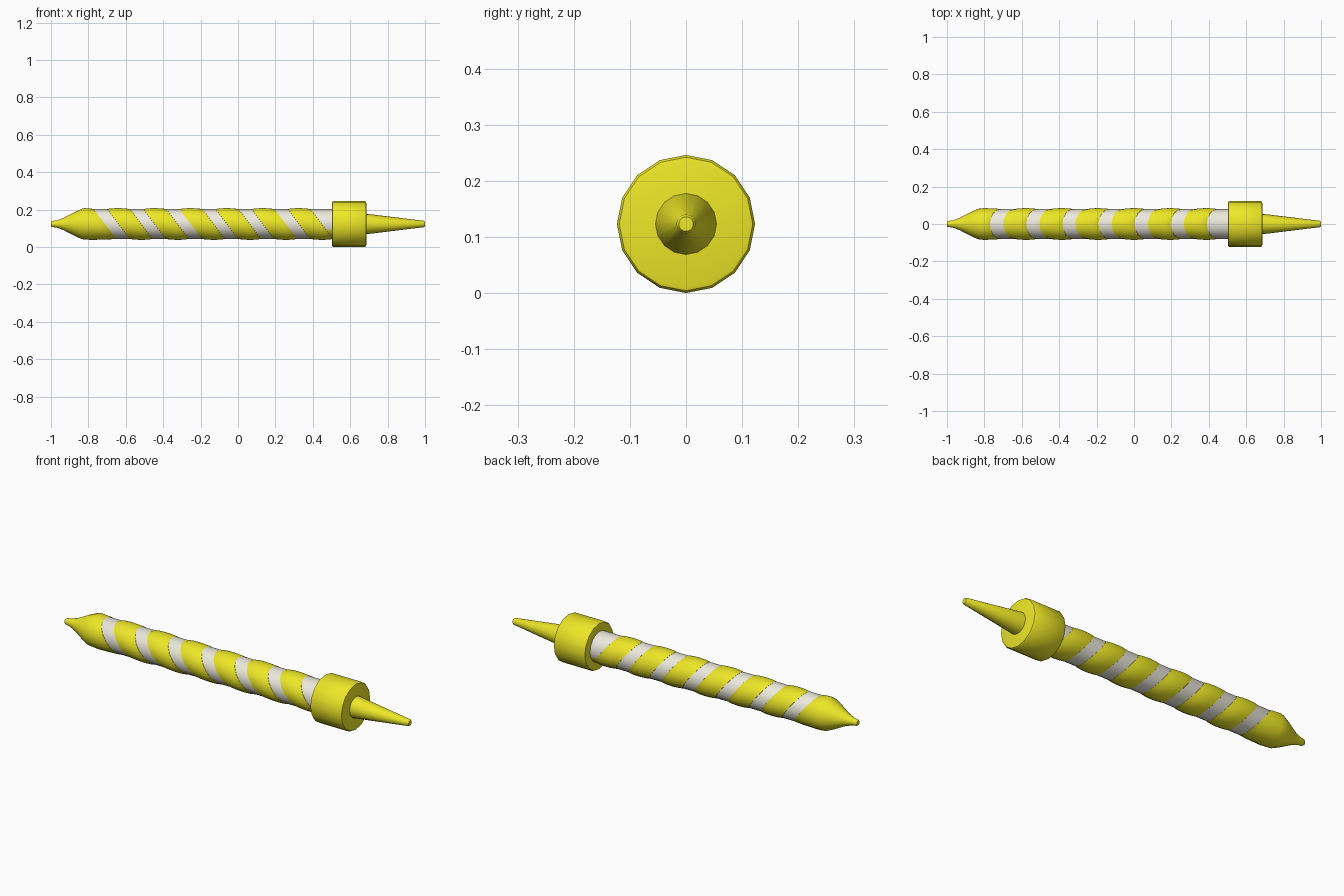
import bpy, bmesh, math

if "Cube" in bpy.data.objects:
    bpy.data.objects.remove(bpy.data.objects["Cube"])

AXIS_Z = 0.123
SIDES = 16


def material(name, color):
    m = bpy.data.materials.new(name)
    m.diffuse_color = color
    m.use_nodes = True
    m.node_tree.nodes["Principled BSDF"].inputs["Base Color"].default_value = m.diffuse_color
    return m


yellow = material("yellow", (0.85, 0.80, 0.02, 1))
cream = material("cream", (0.84, 0.82, 0.72, 1))


def lathe(name, profile, mat, x0=0.0, dz=0.0, angle=35):
    """Revolve (x, radius, lean) points round the x axis; lean slants a ring."""
    bm = bmesh.new()
    rings = []
    for p in profile:
        x, r = p[0], p[1]
        lean = p[2] if len(p) > 2 else 0.0
        ring = []
        for i in range(SIDES):
            a = 2 * math.pi * i / SIDES
            y, z = r * math.sin(a), r * math.cos(a)
            ring.append(bm.verts.new((x0 + x - lean * z, y, AXIS_Z + z + dz)))
        rings.append(ring)
    for a, b in zip(rings, rings[1:]):
        for i in range(SIDES):
            j = (i + 1) % SIDES
            bm.faces.new((a[i], a[j], b[j], b[i]))
    bm.faces.new(rings[0])
    bm.faces.new(rings[-1])
    bmesh.ops.recalc_face_normals(bm, faces=bm.faces)
    me = bpy.data.meshes.new(name)
    bm.to_mesh(me)
    bm.free()
    me.materials.append(mat)
    ob = bpy.data.objects.new(name, me)
    bpy.context.collection.objects.link(ob)
    bpy.ops.object.select_all(action='DESELECT')
    ob.select_set(True)
    bpy.context.view_layer.objects.active = ob
    bpy.ops.object.shade_smooth_by_angle(angle=math.radians(angle))
    return ob


# Pale inner rod
lathe("core_rod", [(-0.82, 0.070), (-0.78, 0.079), (0.51, 0.079)], cream)

# Slanted raised bands
LEAN = 0.75
PITCH = 0.193
band = [(-0.064, 0.074), (-0.061, 0.080), (-0.035, 0.0835), (0, 0.085),
        (0.035, 0.0835), (0.061, 0.080), (0.064, 0.074)]
for k in range(6):
    lathe(f"band_{k + 1}", [(x, r, LEAN) for x, r in band], yellow,
          x0=-0.578 + PITCH * k)

# Pointed end, finishing in a slanted edge
lathe("pointed_end", [(-1.0, 0.012), (-0.994, 0.016), (-0.97, 0.019),
                      (-0.93, 0.034), (-0.875, 0.063), (-0.835, 0.081),
                      (-0.805, 0.085, 0.2), (-0.745, 0.083, 0.55),
                      (-0.712, 0.080, LEAN), (-0.709, 0.074, LEAN)], yellow)

# Neck lip just showing beneath the collar
lathe("neck", [(0.475, 0.078), (0.51, 0.078)], yellow, dz=-0.002)

# Collar
lathe("collar", [(0.502, 0.112), (0.504, 0.119), (0.51, 0.123),
                 (0.678, 0.123), (0.684, 0.119), (0.686, 0.112)], yellow)

# Tapered spike
lathe("spike", [(0.67, 0.056), (0.70, 0.053), (0.994, 0.017),
                (1.0, 0.013)], yellow)
